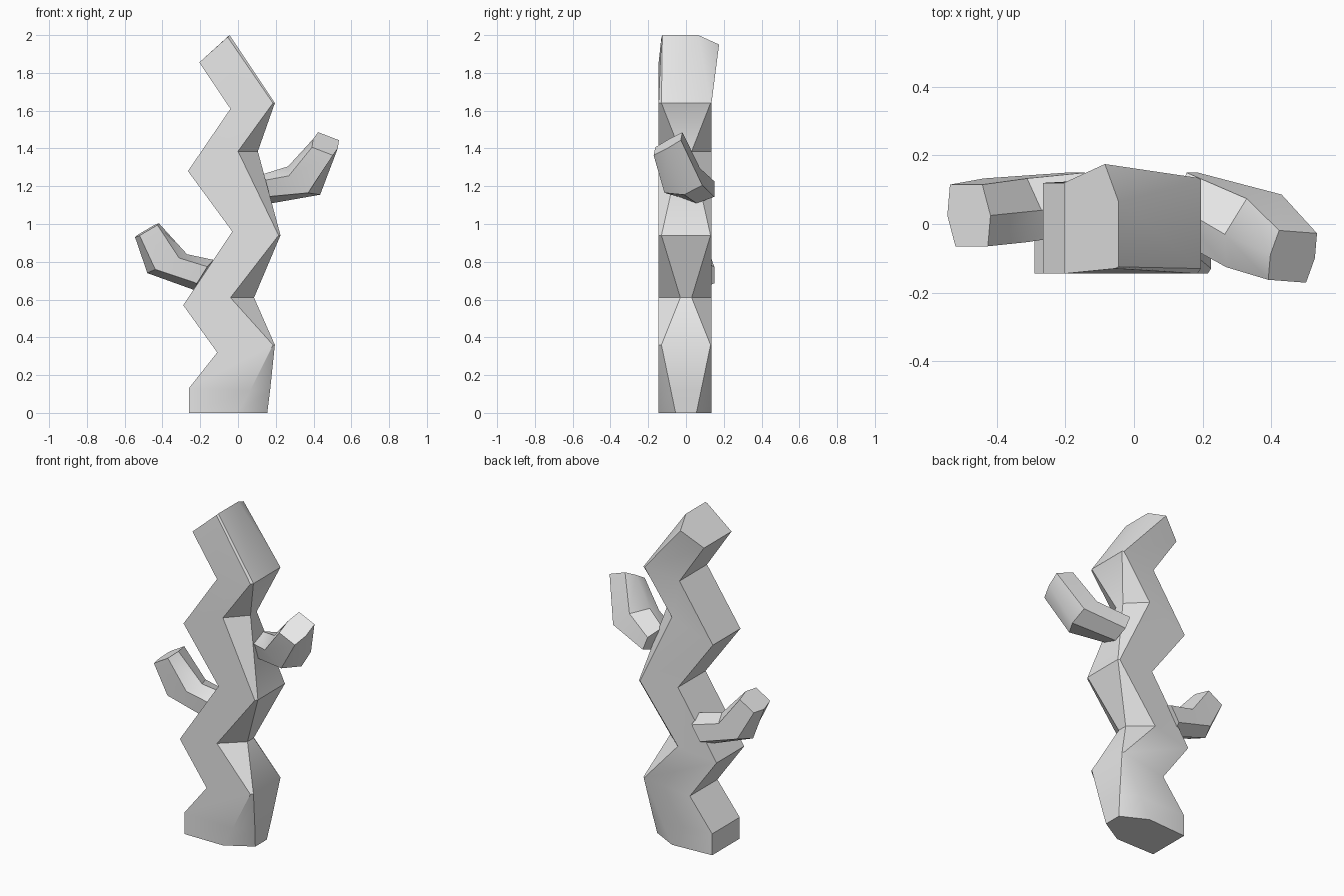
import bpy, math
from mathutils import Vector

cube = bpy.data.objects.get("Cube")
if cube:
    bpy.data.objects.remove(cube, do_unlink=True)

grey = bpy.data.materials.new("plain grey")
grey.use_nodes = True
grey.diffuse_color = (0.8, 0.8, 0.8, 1)
grey.node_tree.nodes["Principled BSDF"].inputs["Base Color"].default_value = (0.8, 0.8, 0.8, 1)


def loft(name, rings):
    """Skin a list of six-point rings and close both ends."""
    n = len(rings[0])
    verts = [p for ring in rings for p in ring]
    faces = [list(range(n))[::-1], [len(verts) - n + i for i in range(n)]]
    for r in range(len(rings) - 1):
        for i in range(n):
            j = (i + 1) % n
            faces.append([r * n + i, r * n + j, (r + 1) * n + j, (r + 1) * n + i])
    mesh = bpy.data.meshes.new(name)
    mesh.from_pydata(verts, [], faces)
    mesh.materials.append(grey)
    obj = bpy.data.objects.new(name, mesh)
    bpy.context.collection.objects.link(obj)
    bpy.ops.object.select_all(action='DESELECT')
    obj.select_set(True)
    bpy.context.view_layer.objects.active = obj
    bpy.ops.object.mode_set(mode='EDIT')
    bpy.ops.mesh.select_all(action='SELECT')
    bpy.ops.mesh.normals_make_consistent(inside=False)
    bpy.ops.object.mode_set(mode='OBJECT')
    bpy.ops.object.shade_smooth_by_angle(angle=math.radians(35))
    return obj


def trunk_ring(lx, lz, rx, rz, mx, h):
    """Square on the left, tapering to a right edge of half width h."""
    return [(lx, -0.145, lz), (mx, -0.145, rz), (rx, -h, rz),
            (rx, h, rz), (mx, 0.135, rz), (lx, 0.12, lz)]


# Zigzag trunk: left x, left z, right x, right z, shoulder x, right half width
trunk = [trunk_ring(*p) for p in (
    (-0.26, 0, 0.155, 0, 0, 0.055),
    (-0.26, 0.13, 0.17, 0.12, 0.065, 0.08),
    (-0.11, 0.32, 0.195, 0.36, 0.185, 0.13),
    (-0.29, 0.57, 0.085, 0.61, -0.04, 0.03),
    (-0.03, 0.96, 0.225, 0.94, 0.215, 0.13),
    (-0.265, 1.28, 0.105, 1.385, 0, 0.03),
    (-0.04, 1.61, 0.195, 1.64, 0.185, 0.13))]
# Slanted top with a dropped back corner
trunk.append([(-0.205, -0.145, 1.855), (-0.055, -0.13, 1.99), (-0.045, -0.125, 2.0),
              (-0.045, 0.065, 2.0), (-0.085, 0.175, 1.95), (-0.205, 0.12, 1.855)])
loft("trunk", trunk)


def arm_ring(centre, u, v, s):
    """Flattened hexagon spanned by half axes u and v."""
    c, u, v = Vector(centre), Vector(u), Vector(v)
    return [c + u * a + v * b for a, b in
            ((1, 0), (s, 1), (-s, 1), (-1, 0), (-s, -1), (s, -1))]


# Bent side arms: root, elbow, tip
loft("left_arm", [
    arm_ring((0.15, 0.055, 1.185), (0.03, 0, -0.075), (0.02, 0.095, 0), 0.55),
    arm_ring((0.35, -0.02, 1.23), (0.085, 0.01, -0.075), (0.03, 0.1, 0.02), 0.6),
    arm_ring((0.463, -0.095, 1.425), (0.065, -0.005, -0.025), (0.016, 0.072, 0.04), 0.85)])
loft("right_arm", [
    arm_ring((-0.18, 0.06, 0.73), (-0.05, 0, -0.08), (0.01, 0.09, 0), 0.55),
    arm_ring((-0.375, 0.04, 0.79), (-0.105, 0, -0.05), (0, 0.093, 0), 0.6),
    arm_ring((-0.482, 0.025, 0.967), (-0.063, 0, -0.037), (-0.008, 0.09, 0), 0.75)])
